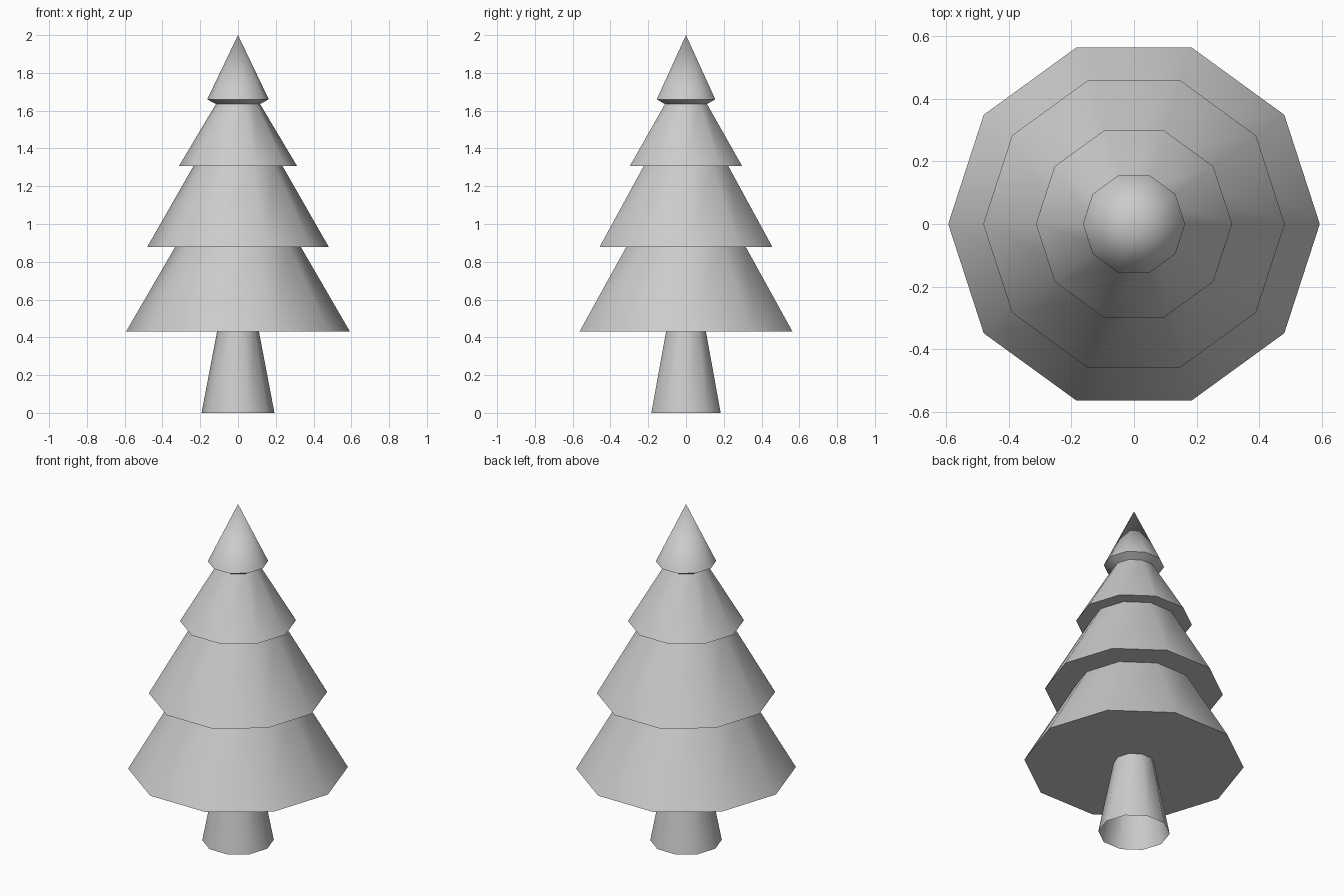
import bpy, bmesh, math

if "Cube" in bpy.data.objects:
    bpy.data.objects.remove(bpy.data.objects["Cube"])

SIDES = 10


def lathe(name, profile):
    """Revolve (radius, z) points, listed bottom to top, into a ten-sided shell."""
    bm = bmesh.new()
    rings = []
    for r, z in profile:
        if r == 0:
            rings.append([bm.verts.new((0, 0, z))] * SIDES)
        else:
            rings.append([bm.verts.new((r * math.cos(math.tau * i / SIDES),
                                        r * math.sin(math.tau * i / SIDES), z))
                          for i in range(SIDES)])
    for low, high in zip(rings, rings[1:]):
        for i in range(SIDES):
            j = (i + 1) % SIDES
            quad = (low[i], low[j], high[j], high[i])
            bm.faces.new(list(dict.fromkeys(quad)))
    mesh = bpy.data.meshes.new(name)
    bm.to_mesh(mesh)
    bm.free()
    obj = bpy.data.objects.new(name, mesh)
    bpy.context.collection.objects.link(obj)
    # Smooth around the cone, crisp at the rims
    bpy.ops.object.select_all(action='DESELECT')
    obj.select_set(True)
    bpy.context.view_layer.objects.active = obj
    bpy.ops.object.shade_smooth_by_angle(angle=math.radians(40))
    return obj


# Tapered trunk, open underneath
lathe("trunk", [(0.193, 0), (0.111, 0.43)])

# Branch tiers: underside from the part below, outer rim, top
lathe("branches_bottom", [(0.111, 0.43), (0.593, 0.43), (0.333, 0.878)])
lathe("branches_lower", [(0.333, 0.878), (0.481, 0.878), (0.236, 1.306)])
lathe("branches_upper", [(0.236, 1.306), (0.313, 1.306), (0.117, 1.635)])
lathe("branches_tip", [(0.117, 1.635), (0.163, 1.66), (0, 2.0)])
